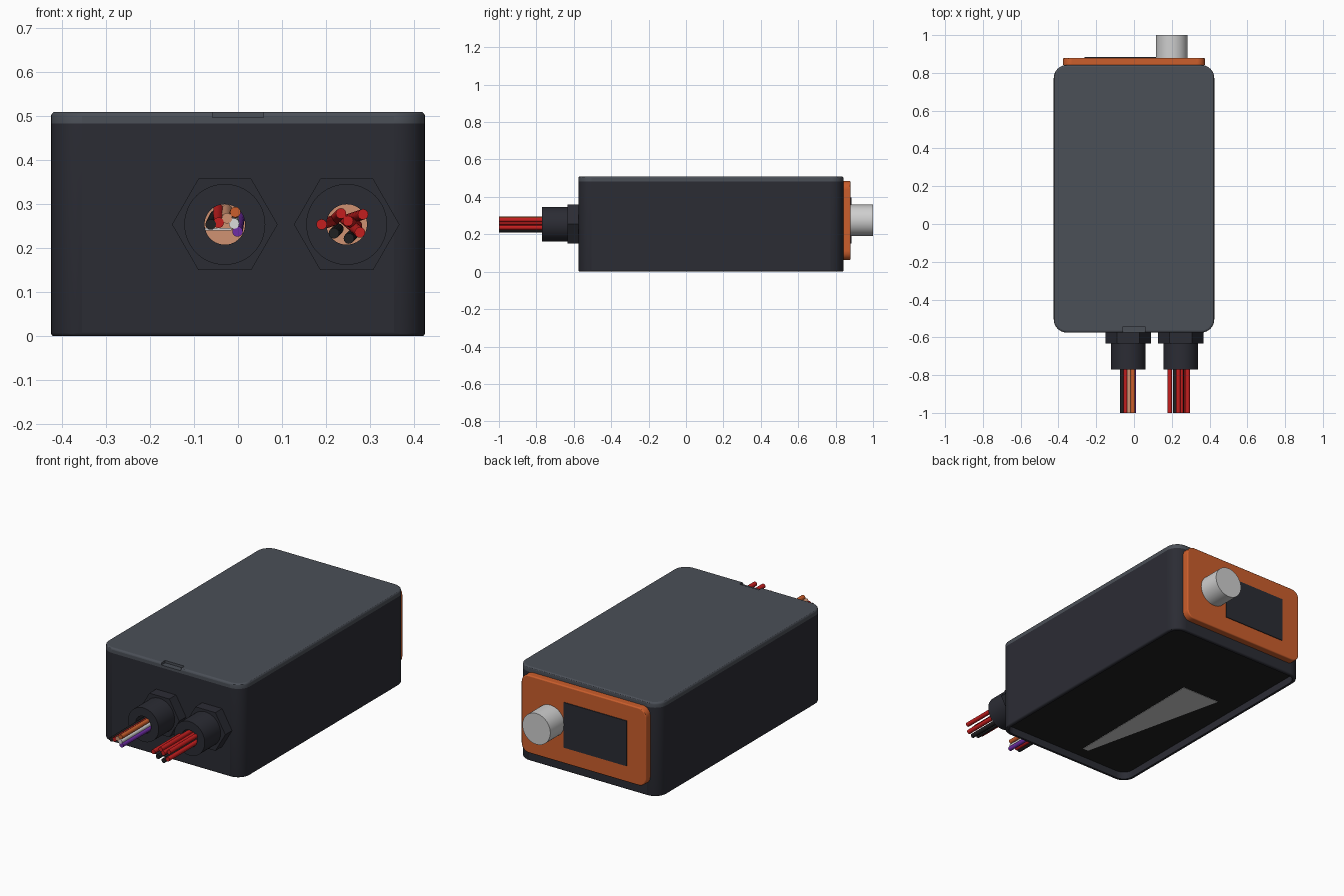
import bpy, bmesh
from math import sin, cos, pi
from mathutils import Vector

if "Cube" in bpy.data.objects:
    bpy.data.objects.remove(bpy.data.objects["Cube"], do_unlink=True)


def material(name, *rgb):
    m = bpy.data.materials.new(name)
    m.use_nodes = True
    m.diffuse_color = (*rgb, 1)
    m.node_tree.nodes["Principled BSDF"].inputs["Base Color"].default_value = (*rgb, 1)
    return m


CHARCOAL = material("charcoal", .024, .025, .034)
SLATE = material("slate", .07, .079, .096)
ORANGE = material("orange", .6, .112, .025)
PEACH = material("peach", .63, .29, .17)
SILVER = material("silver", .62, .62, .62)
RED = material("red", .55, .013, .013)
PURPLE = material("purple", .16, .026, .38)
WHITE = material("white", .7, .7, .7)
BLACK = material("black", .014, .014, .015)


def activate(ob):
    bpy.ops.object.select_all(action="DESELECT")
    ob.select_set(True)
    bpy.context.view_layer.objects.active = ob


def shade(ob):
    """Smooth the rounded parts, keep axis-aligned faces flat."""
    activate(ob)
    bpy.ops.object.shade_smooth_by_angle()
    for p in ob.data.polygons:
        if max(abs(c) for c in p.normal) > .9999:
            p.use_smooth = False


def finish(name, bm, mat):
    bmesh.ops.recalc_face_normals(bm, faces=bm.faces[:])
    me = bpy.data.meshes.new(name)
    bm.to_mesh(me)
    bm.free()
    me.materials.append(mat)
    ob = bpy.data.objects.new(name, me)
    bpy.context.collection.objects.link(ob)
    shade(ob)
    return ob


def box(name, lo, hi, mat, axis=2, radius=0, rim=0, rim_at=None):
    """Box with rounded edges along one axis and a softened rim at one end."""
    lo, hi = Vector(lo), Vector(hi)
    bm = bmesh.new()
    bmesh.ops.create_cube(bm, size=1)
    for v in bm.verts:
        v.co = Vector(c * s for c, s in zip(v.co, hi - lo)) + (lo + hi) / 2
    if radius:
        along = [e for e in bm.edges
                 if abs((e.verts[0].co - e.verts[1].co)[axis]) > 1e-4]
        bmesh.ops.bevel(bm, geom=along, offset=radius, segments=8,
                        profile=.5, affect="EDGES")
    if rim:
        edges = [e for e in bm.edges
                 if all(abs(v.co[axis] - rim_at) < 1e-4 for v in e.verts)]
        bmesh.ops.bevel(bm, geom=edges, offset=rim, segments=3,
                        profile=.5, affect="EDGES")
    return finish(name, bm, mat)


def ring(bm, x, y, z, radius, n):
    angles = [2 * pi * i / n for i in range(n)]
    return [bm.verts.new((x + radius(a) * cos(a), y, z + radius(a) * sin(a)))
            for a in angles]


def bridge(bm, a, b):
    for i in range(len(a)):
        j = (i + 1) % len(a)
        bm.faces.new((a[i], a[j], b[j], b[i]))


def tube(name, x, z, y0, y1, outer, inner, mat, n=48):
    """Hollow sleeve along y; radii are functions of the angle."""
    bm = bmesh.new()
    loops = [ring(bm, x, y, z, r, n)
             for y, r in ((y0, outer), (y1, outer), (y1, inner), (y0, inner))]
    for k in range(4):
        bridge(bm, loops[k], loops[(k + 1) % 4])
    return finish(name, bm, mat)


def rod(name, path, r, mat, n=48):
    """Solid round bar through a few points that advance along y."""
    bm = bmesh.new()
    loops = [ring(bm, *p, lambda a: r, n) for p in path]
    for a, b in zip(loops, loops[1:]):
        bridge(bm, a, b)
    bm.faces.new(loops[0])
    bm.faces.new(loops[-1])
    return finish(name, bm, mat)


def cut(ob, cutter):
    mod = ob.modifiers.new("cut", "BOOLEAN")
    mod.operation = "DIFFERENCE"
    mod.solver = "EXACT"
    mod.object = cutter
    activate(ob)
    bpy.ops.object.modifier_apply(modifier=mod.name)
    bpy.data.objects.remove(cutter, do_unlink=True)
    shade(ob)


FRONT, BACK, SIDE, SEAM, TOP = -.575, .842, .425, .483, .51
FLOOR, LIP = .04, .018
GLANDS = {"left": .247, "right": -.03}
MID = .254
BORE = .046

# Hollow case, open below, with cable holes and a window behind the panel
case = box("case_body", (-SIDE, FRONT, 0), (SIDE, BACK, SEAM), CHARCOAL,
           radius=.07, rim=.008, rim_at=0)
cut(case, box("case_hollow", (-SIDE + LIP, FRONT + LIP, -.1),
              (SIDE - LIP, BACK - LIP, .6), CHARCOAL, radius=.055))
cut(case, box("panel_window", (-.33, .7, .1), (.33, .95, .44), CHARCOAL))
for x in GLANDS.values():
    cut(case, rod("hole_cutter", ((x, FRONT - .1, MID), (x, FRONT + .1, MID)),
                  BORE, CHARCOAL))

# Recessed floor with a pale plate showing through
box("floor", (-SIDE + LIP, FRONT + LIP, FLOOR),
    (SIDE - LIP, BACK - LIP, FLOOR + .02), BLACK, radius=.055)
bm = bmesh.new()
bm.faces.new([bm.verts.new((x, y, FLOOR - .002)) for x, y in
              ((-.06, .33), (-.29, .33), (-.1, -.49), (-.067, -.49))])
for g in bmesh.ops.extrude_face_region(bm, geom=bm.faces[:])["geom"]:
    if isinstance(g, bmesh.types.BMVert):
        g.co.z += .005
finish("underside_plate", bm, SILVER)

# Lid with a pry notch
lid = box("lid", (-SIDE, FRONT, SEAM), (SIDE, BACK, TOP), SLATE,
          radius=.07, rim=.01, rim_at=TOP)
cut(lid, box("notch_cutter", (-.058, FRONT - .05, .497), (.058, FRONT + .032, .6), SLATE))

# Control panel, lighter on its inner face
panel = box("control_panel", (-.375, BACK, .062), (.375, .88, .485), ORANGE,
            axis=1, radius=.045, rim=.006, rim_at=.88)
panel.data.materials.append(PEACH)
for p in panel.data.polygons:
    p.material_index = int(p.normal.y < -.9)
box("display", (-.262, .878, .15), (.117, .884, .396), CHARCOAL)
rod("knob", ((.2, .878, .274), (.2, 1, .274)), .084, SILVER)
box("circuit_board", (-.085, .3, .24), (-.015, .6, .246), SILVER)

# Cable glands: hexagonal nut and round collar
for side, x in GLANDS.items():
    bore = lambda a: BORE
    hexagon = lambda a: .12 * cos(pi / 6) / cos(a % (pi / 3) - pi / 6)
    tube(side + "_gland_nut", x, MID, -.633, FRONT, hexagon, bore, CHARCOAL)
    tube(side + "_gland_collar", x, MID, -.77, -.633, lambda a: .092, bore, CHARCOAL)


def wire(name, x, z, dx, dz, mat):
    rod(name, ((x, -1, z), (x, -.6, z), (x + dx, -.4, z + dz)), .012, mat, 16)


# Signal wires (right gland) and power wires (left gland)
wire("signal_wire_black", -.062, .254, .01, .02, BLACK)
wire("signal_wire_red", -.044, .258, 0, .03, RED)
wire("signal_wire_peach", -.025, .268, 0, .02, PEACH)
wire("signal_wire_orange", -.006, .282, -.01, -.01, ORANGE)
wire("signal_wire_white", -.009, .256, 0, .015, WHITE)
wire("signal_wire_purple", -.001, .238, .005, .035, PURPLE)
for i, (x, z, dx, dz) in enumerate(((.19, .254, .03, .01), (.234, .279, -.015, -.015),
                                    (.284, .277, -.03, -.01), (.277, .236, -.035, .03),
                                    (.25, .262, .02, -.01))):
    wire(f"power_wire_red_{i + 1}", x, z, dx, dz, RED)
for i, (x, z) in enumerate(((.218, .234), (.252, .222))):
    wire(f"power_wire_black_{i + 1}", x, z, .01, .01, BLACK)
